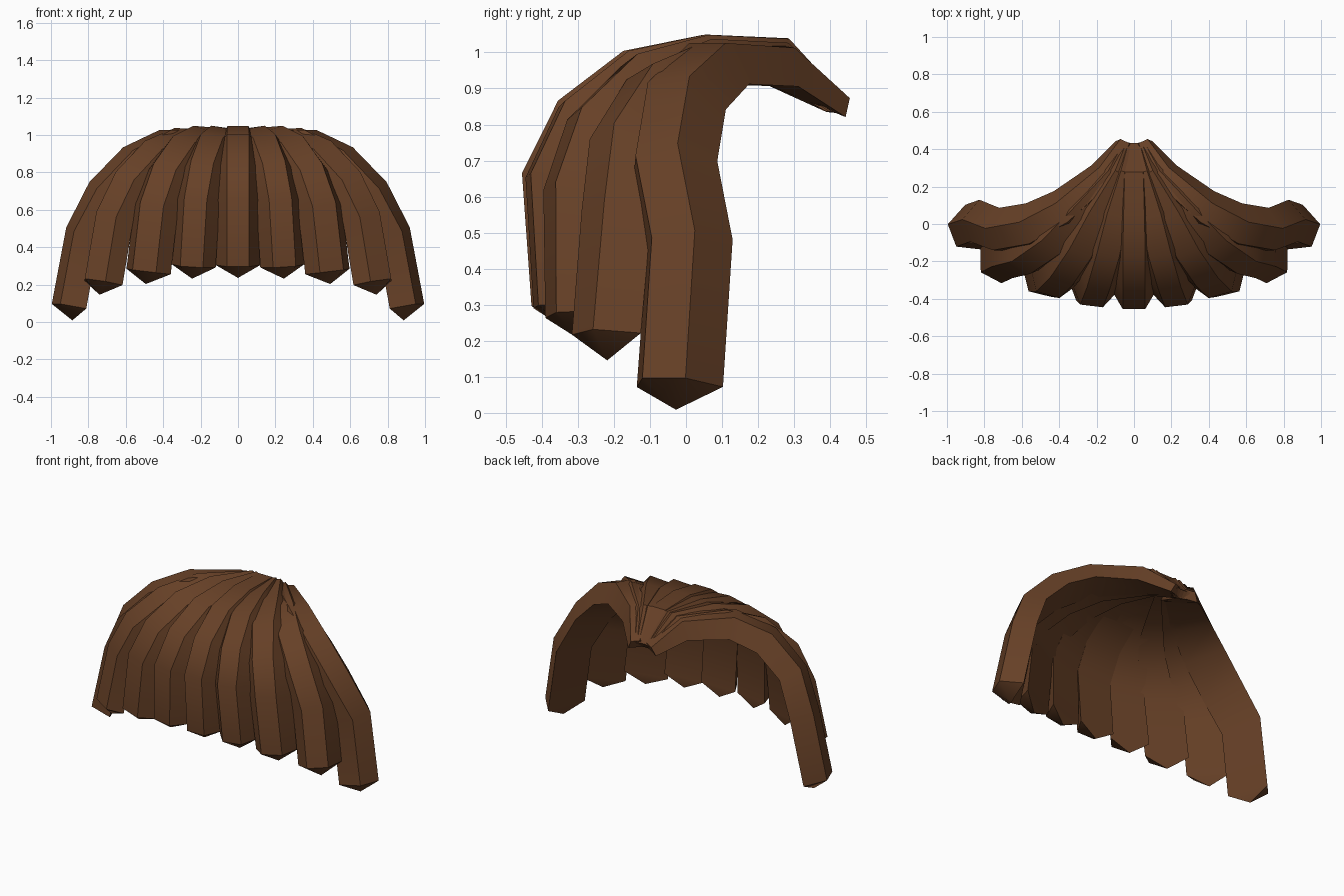
import bpy, bmesh, math
from mathutils import Vector, Matrix

if "Cube" in bpy.data.objects:
    bpy.data.objects.remove(bpy.data.objects["Cube"])

brown = bpy.data.materials.new("chestnut_brown")
brown.diffuse_color = (0.135, 0.052, 0.02, 1)
brown.use_nodes = True
brown.node_tree.nodes["Principled BSDF"].inputs["Base Color"].default_value = brown.diffuse_color

# Inner centre lines, from the crown root to the tip
MIDDLE = [(0, .405, .835), (0, .25, .957), (0, .055, .952), (0, -.13, .91),
          (0, -.275, .80), (0, -.353, .645), (0, -.325, .305)]
OUTER = [(.05, .42, .83), (.15, .245, .918), (.365, .075, .912), (.525, -.005, .825),
         (.68, -.03, .665), (.785, .01, .46), (.857, -.017, .072)]
TAPER = [.42, .82, .93, 1, 1, 1, 1]


def strand_path(tip_x, blend, blend_tip):
    """Blend the middle and outer paths, spreading sideways to tip_x."""
    path = []
    for i, (a, b) in enumerate(zip(MIDDLE, OUTER)):
        f = blend_tip if i == len(OUTER) - 1 else blend
        p = Vector(a).lerp(Vector(b), f)
        p.x = b[0] * tip_x / OUTER[-1][0]
        path.append(p)
    return path


def strand(name, path, mirror, radius, depth, hub_y, twist):
    bm = bmesh.new()
    path = [Vector((p.x * mirror, p.y, p.z)) for p in path]
    last = len(path) - 1
    rings = []
    for i, p in enumerate(path):
        before = (p - path[i - 1]).normalized() if i else Vector()
        after = (path[i + 1] - p).normalized() if i < last else Vector()
        tangent = (before + after).normalized()
        # The strand faces away from a hub behind it
        start = min(.45, hub_y)
        out = p - Vector((0, start + (hub_y - start) * i / last, .3))
        out = (out - tangent * out.dot(tangent)).normalized()
        side = tangent.cross(out)
        r = radius * TAPER[i]
        # Half-hexagon: flat inner side, front facet turned slightly outwards
        turn = Matrix.Rotation(math.radians(twist) * mirror, 3, tangent)
        corners = [-side, turn @ (side * -.5 + out * .866 * depth),
                   turn @ (side * .5 + out * .866 * depth), side]
        rings.append([bm.verts.new(p + c * r) for c in corners])
    n = 4
    for a, b in zip(rings, rings[1:]):
        for j in range(n):
            k = (j + 1) % n
            bm.faces.new((a[j], a[k], b[k], b[j]))
    bm.faces.new(rings[0])
    # Pointed tip
    tip = bm.verts.new(path[-1] + tangent * .068 + out * .018)
    for j in range(n):
        bm.faces.new((rings[-1][j], rings[-1][(j + 1) % n], tip))
    bmesh.ops.recalc_face_normals(bm, faces=bm.faces)
    mesh = bpy.data.meshes.new(name)
    bm.to_mesh(mesh)
    bm.free()
    # Smooth along the strand, sharp on its ridges
    mesh.shade_smooth()
    mesh.set_sharp_from_angle(angle=math.radians(42))
    mesh.materials.append(brown)
    bpy.context.collection.objects.link(bpy.data.objects.new(name, mesh))


# Fringe: one middle strand and four mirrored pairs
strand("middle_strand", strand_path(0, 0, 0), 1, .12, 1, .45, 0)
# name, tip x, blend, tip blend, radius, depth, hub y, twist
PAIRS = [("inner_strand", .237, .03, .02, .122, .93, .6, 8),
         ("second_strand", .478, .19, .15, .130, .88, .8, 10),
         ("third_strand", .719, .50, .41, .126, .92, .78, 8),
         ("outer_strand", .857, 1, 1, .128, 1.14, .31, 0)]
for label, tip_x, blend, blend_tip, radius, depth, hub_y, twist in PAIRS:
    for word, mirror in (("right", 1), ("left", -1)):
        strand(word + "_" + label, strand_path(tip_x, blend, blend_tip), mirror,
               radius, depth, hub_y, twist)
